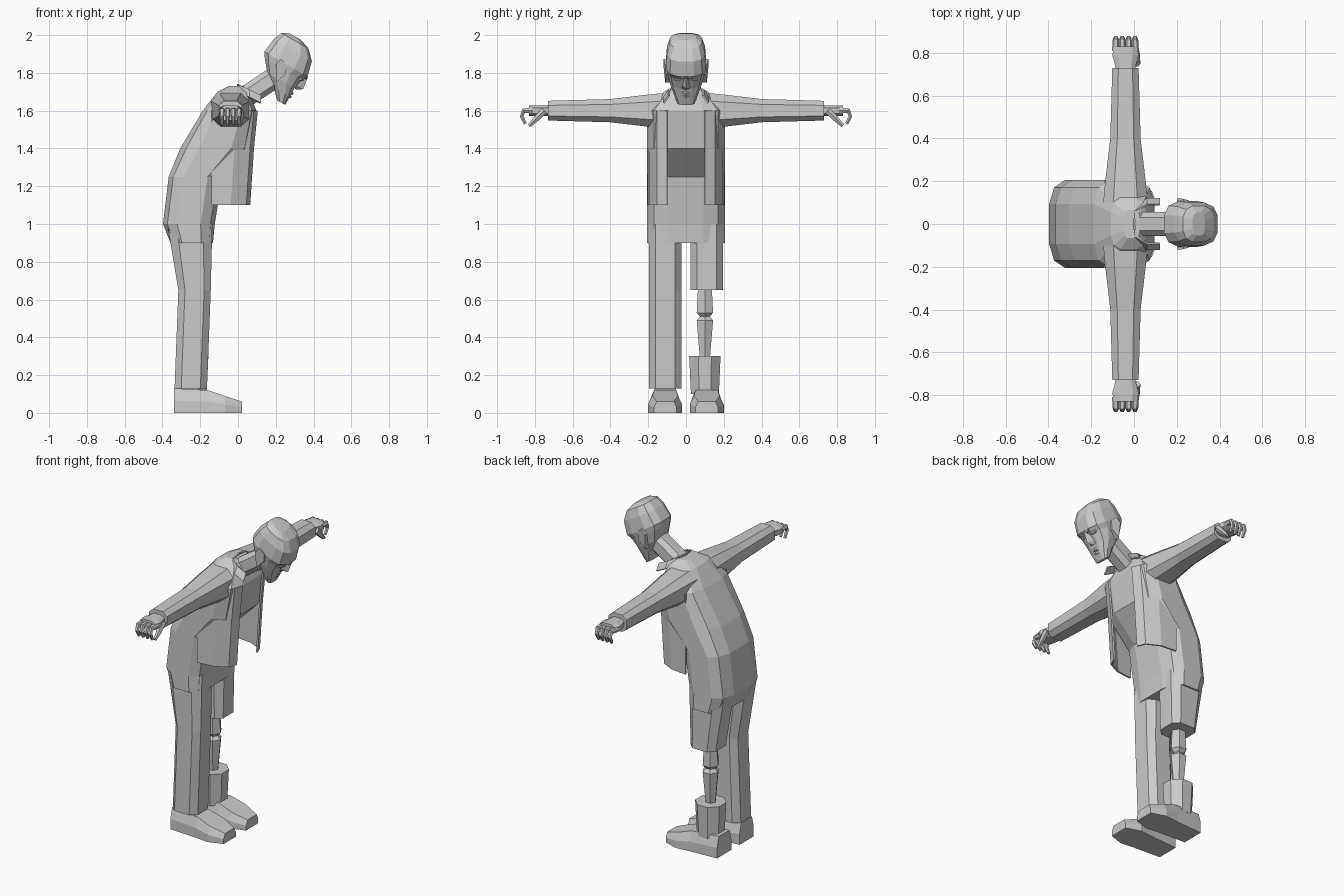
import bpy
import bmesh
import math
from mathutils import Vector

if "Cube" in bpy.data.objects:
    bpy.data.objects.remove(bpy.data.objects["Cube"])

SHADE = .6
grey = bpy.data.materials.new("plain grey")
grey.use_nodes = True
grey.diffuse_color = (SHADE, SHADE, SHADE, 1)
grey.node_tree.nodes["Principled BSDF"].inputs["Base Color"].default_value = grey.diffuse_color

X, Y, Z = Vector((1, 0, 0)), Vector((0, 1, 0)), Vector((0, 0, 1))
SIDES = {"right": -1, "left": 1}


def rounded_section(centre, across, along, width, depth, sides=8, power=.7):
    """Rounded rectangle around a centre, spanned by two axes."""
    points = []
    for step in range(sides):
        angle = math.tau * (step + .5) / sides
        cosine, sine = math.cos(angle), math.sin(angle)
        points.append(centre
                      + across * width * math.copysign(abs(cosine) ** power, cosine)
                      + along * depth * math.copysign(abs(sine) ** power, sine))
    return points


def skin(name, rows, closed=True):
    """Join rows of points with flat faces; an open strip becomes a thin sheet."""
    mesh_builder = bmesh.new()
    verts = [[mesh_builder.verts.new(point) for point in row] for row in rows]
    count = len(rows[0])
    for lower, upper in zip(verts, verts[1:]):
        for i in range(count if closed else count - 1):
            following = (i + 1) % count
            mesh_builder.faces.new((lower[i], lower[following], upper[following], upper[i]))
    if closed:
        mesh_builder.faces.new(verts[0])
        mesh_builder.faces.new(verts[-1])
    bmesh.ops.recalc_face_normals(mesh_builder, faces=mesh_builder.faces)
    mesh = bpy.data.meshes.new(name)
    mesh_builder.to_mesh(mesh)
    mesh_builder.free()
    mesh.materials.append(grey)
    part = bpy.data.objects.new(name, mesh)
    bpy.context.collection.objects.link(part)
    if not closed:
        sheet = part.modifiers.new("cloth thickness", "SOLIDIFY")
        sheet.thickness = .01
        sheet.offset = 0


def upright(name, levels, half_width, middle=0, sides=8):
    """Stack level sections, each given by height, back and front."""
    rows = []
    for height, back, front in levels:
        centre = Vector(((back + front) / 2, middle, height))
        rows.append(rounded_section(centre, X, Y, (front - back) / 2,
                                    half_width(height), sides, .6))
    skin(name, rows)


def tube(name, path, radii, sides=6):
    """Run a round section of changing radius along a path."""
    rows = []
    for i, point in enumerate(path):
        heading = path[min(i + 1, len(path) - 1)] - path[max(i - 1, 0)]
        heading.normalize()
        across = heading.cross(X).normalized()
        rows.append(rounded_section(point, across, heading.cross(across),
                                    radii[i], radii[i], sides, 1))
    skin(name, rows)


# Torso and hips, bending forward and narrowing above the shoulders
upright("torso", [(.9, -.36, -.13), (1, -.4, -.12), (1.25, -.37, -.08),
                  (1.4, -.31, .07), (1.6, -.19, .1), (1.7, -.11, .06), (1.73, -.05, .03)],
        lambda height: min(.21, (1.77 - height) * 1.7), sides=12)

# Trouser legs: one long, one torn off above the knee
leg_levels = [(1, -.38, -.13), (.65, -.32, -.14), (.13, -.34, -.16)]
for side, levels in (("right", leg_levels), ("left", leg_levels[:2])):
    upright(side + "_trouser_leg", levels, lambda height: .09, SIDES[side] * .11)

# Bare bone leg, pinched at the knee, standing in a boot
bone_line = X * -.24 + Y * .1
for name, heights, radii, sides in (
        ("thigh_bone", (.7, .53, .5), (.04, .05, .02), 6),
        ("shin_bone", (.52, .49, .28), (.02, .05, .03), 6),
        ("left_boot_shaft", (.3, .1), (.09, .08), 8)):
    tube(name, [bone_line + Z * height for height in heights], radii, sides)

# Flat-soled shoes, swept from heel to toe
for side, sign in SIDES.items():
    rows = []
    for x, half, height in ((-.34, .07, .13), (-.16, .08, .12), (-.07, .09, .09), (.02, .06, .06)):
        outline = [(half, 0), (half, height / 2), (half * .75, height)]
        outline += [(-across, up) for across, up in reversed(outline)]
        rows.append([Vector((x, sign * .11 + across, up)) for across, up in outline])
    skin(side + "_shoe", rows)

for side, sign in SIDES.items():
    outward = Y * sign

    # Sleeve and palm share one straight arm line
    arm_line = X * -.04 + Z * 1.6
    skin(side + "_sleeve", [
        rounded_section(arm_line + outward * reach, X, Z, radius + .01, radius)
        for reach, radius in ((.1, .1), (.2, .09), (.4, .065), (.73, .055))])
    skin(side + "_palm", [
        rounded_section(arm_line + outward * reach, X, Z, width, .03)
        for reach, width in ((.7, .04), (.79, .065), (.83, .055))])

    # Curled fingers and a drooping thumb
    for finger in range(4):
        knuckle = arm_line + X * .03 * (finger - 1.5) + outward * .81
        tube(f"{side}_finger_{finger + 1}",
             [knuckle + outward * out - Z * drop
              for out, drop in ((0, 0), (.05, 0), (.06, .03), (.04, .07))],
             [.018 - .003 * joint for joint in range(4)])
    thumb_root = arm_line + X * .05 + outward * .75
    tube(side + "_thumb", [thumb_root + (outward - Z) * out for out in (0, .04, .08)],
         (.02, .018, .01))

    # Open jacket front hanging away from the belly
    skin(side + "_jacket_front", [
        [X * x + outward * y + Z * height
         for x, y in ((front, .1), (front - .02, .15), (front - .1, .19), (-.14, .2))]
        for height, front in ((1.6, .1), (1.4, .08), (1.1, .06))], closed=False)

    # Collar half, sloping down to a pointed tip
    collar_top = [X * x + outward * y + Z * (1.74 - x / 2)
                  for x, y in ((0, 0), (.01, .06), (.06, .09), (.12, .09))]
    skin(side + "_collar", [
        collar_top, [point + outward * point.y * sign * .3 - Z * .04 for point in collar_top]],
        closed=False)

# Head axes, tilted towards the ground
tilt = math.radians(30)
forward = X * math.cos(tilt) - Z * math.sin(tilt)
crown = X * math.sin(tilt) + Z * math.cos(tilt)
chin = X * .25 + Z * 1.63


def on_head(ahead, sideways, above):
    """Point measured from the chin along the head axes."""
    return chin + forward * ahead + Y * sideways + crown * above


def face_bar(name, points, thickness):
    """Ridge across the face through the given points."""
    skin(name, [rounded_section(on_head(*point), forward, crown, thickness, thickness, 6)
                for point in points])


# Neck and head; each head section is as wide as its depth suggests
neck_line = X * .83 + Z * .55
skin("neck", [rounded_section(X * .02 + Z * 1.66 + neck_line * along, neck_line.cross(Y), Y, .06, .06)
              for along in (0, .1, .24)])
rows = []
for above, front, back in ((0, 0, -.05), (.05, 0, -.1), (.1, 0, -.17), (.16, .01, -.22),
                           (.19, .03, -.24), (.27, .01, -.23), (.32, -.04, -.21), (.34, -.1, -.17)):
    depth = front - back
    rows.append(rounded_section(on_head((front + back) / 2, 0, above), forward, Y,
                                depth / 2, math.sqrt(depth) * .21, 12))
skin("head", rows)

# Nose and lips
skin("nose", [[on_head(0, -half, above), on_head(ridge, 0, above), on_head(0, half, above)]
              for above, half, ridge in ((.19, .01, .03), (.12, .02, .04), (.1, .02, .01))])
for name, above in (("upper_lip", .07), ("lower_lip", .05)):
    face_bar(name, [(-abs(across) / 3, across, above) for across in (-.03, 0, .03)], .008)

# Frowning brows, eyes and pointed ears
for side, sign in SIDES.items():
    face_bar(side + "_brow", [(.02, sign * .01, .18), (.01, sign * .05, .2),
                              (-.03, sign * .09, .2)], .01)
    face_bar(side + "_eye", [(.01, sign * .03, .16), (0, sign * .06, .16)], .008)
    ear_outline = ((-.1, .08), (-.08, .14), (-.1, .19), (-.14, .2), (-.15, .16))
    skin(side + "_ear", [[on_head(ahead, sign * (out - ahead * flare), above)
                          for ahead, above in ear_outline]
                         for out, flare in ((.08, 0), (.09, .2))])
